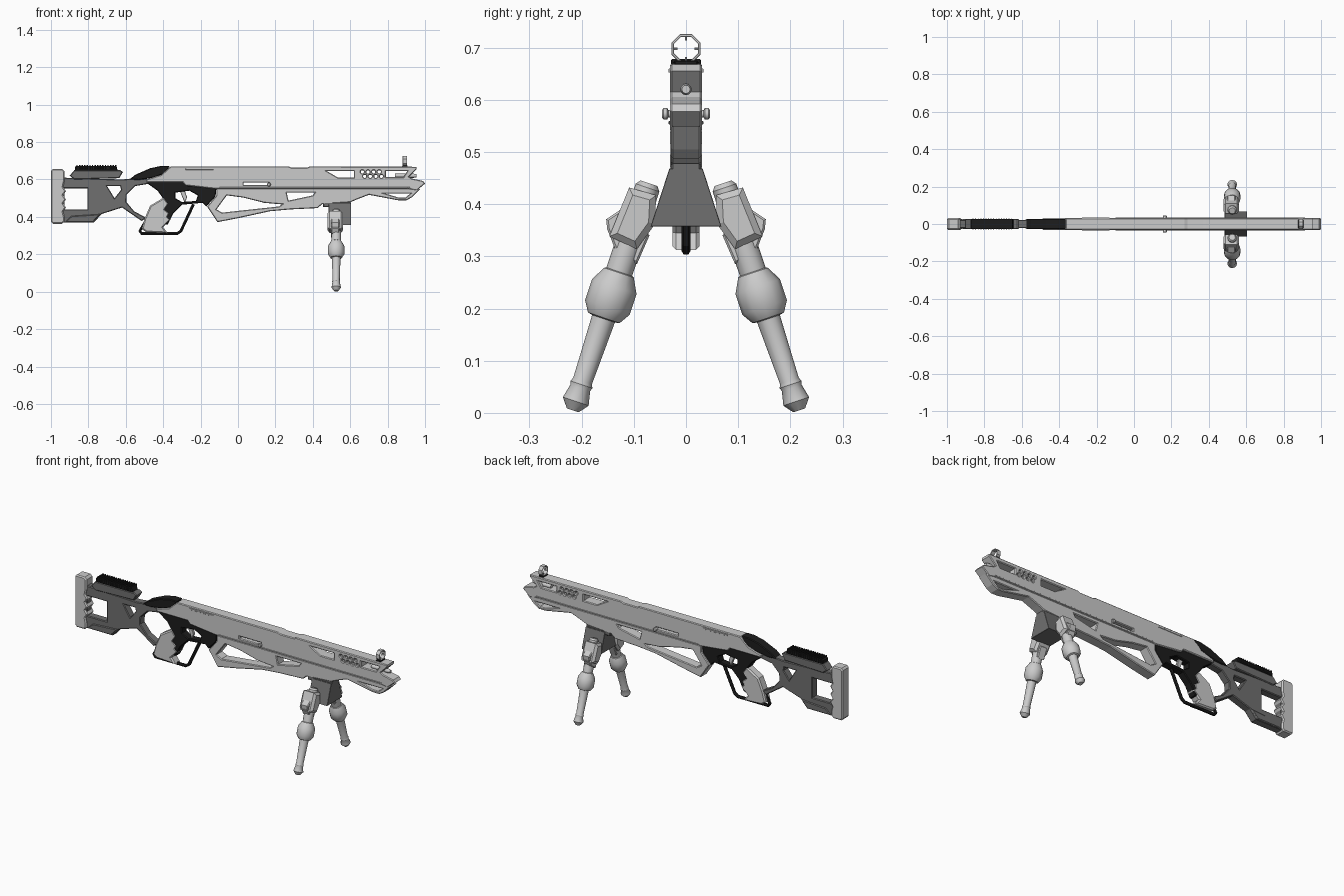
import bpy, bmesh
from math import radians, cos, sin, pi
from mathutils import Vector, Matrix

if "Cube" in bpy.data.objects:
    bpy.data.objects.remove(bpy.data.objects["Cube"])


def material(name, v):
    m = bpy.data.materials.new(name)
    m.diffuse_color = (v, v, v, 1)
    m.use_nodes = True
    m.node_tree.nodes["Principled BSDF"].inputs["Base Color"].default_value = m.diffuse_color
    return m


BLACK = material("black", 0.012)
DARK = material("dark_grey", 0.16)


def finish(name, mesh, mat, matrix=None):
    if matrix:
        mesh.transform(matrix)
    mesh.materials.clear()
    if mat:
        mesh.materials.append(mat)
    ob = bpy.data.objects.new(name, mesh)
    bpy.context.collection.objects.link(ob)
    return ob


def curve_mesh(cu):
    tmp = bpy.data.objects.new("tmp", cu)
    bpy.context.collection.objects.link(tmp)
    dg = bpy.context.evaluated_depsgraph_get()
    mesh = bpy.data.meshes.new_from_object(tmp.evaluated_get(dg))
    bpy.data.objects.remove(tmp)
    return mesh


def add_poly(cu, pts, closed=True):
    sp = cu.splines.new('POLY')
    sp.points.add(len(pts) - 1)
    for p, co in zip(sp.points, pts):
        p.co = (*co, 0, 1) if len(co) == 2 else (*co, 1)
    sp.use_cyclic_u = closed
    sp.use_smooth = False


def plate(name, outline, half, mat=None, holes=(), bevel=0.004, y=0.0, across_x=None):
    """Chamfered slab: side profile (x, z), or (y, z) when across_x gives its x centre."""
    cu = bpy.data.curves.new(name, 'CURVE')
    cu.dimensions, cu.fill_mode = '2D', 'BOTH'
    cu.extrude, cu.bevel_depth, cu.offset = half - bevel, bevel, -bevel
    cu.bevel_resolution = 0
    for loop in (outline, *holes):
        add_poly(cu, loop)
    m = Matrix.Rotation(pi / 2, 4, 'X')
    if across_x is None:
        m = Matrix.Translation((0, y, 0)) @ m
    else:
        m = Matrix.Translation((across_x, 0, 0)) @ Matrix.Rotation(pi / 2, 4, 'Z') @ m
    return finish(name, curve_mesh(cu), mat, m)


def rect(x0, x1, z0, z1):
    return [(x0, z0), (x1, z0), (x1, z1), (x0, z1)]


def ngon(x, z, r, n=8):
    return [(x + r * cos((i + .5) * 2 * pi / n), z + r * sin((i + .5) * 2 * pi / n)) for i in range(n)]


def lathe(name, profile, start, direction, sides=12, mat=None):
    """Turned part: profile of (radius, height) from start along direction."""
    bm = bmesh.new()
    rings = [[bm.verts.new((r * cos(2 * pi * i / sides), r * sin(2 * pi * i / sides), h))
              for i in range(sides)] for r, h in profile]
    for a, b in zip(rings, rings[1:]):
        for i in range(sides):
            j = (i + 1) % sides
            bm.faces.new((a[i], a[j], b[j], b[i]))
    bm.faces.new(rings[0][::-1])
    bm.faces.new(rings[-1])
    mesh = bpy.data.meshes.new(name)
    bm.to_mesh(mesh)
    bm.free()
    rot = Vector(direction).to_track_quat('Z', 'Y').to_matrix().to_4x4()
    ob = finish(name, mesh, mat, Matrix.Translation(start) @ rot)
    bpy.ops.object.select_all(action='DESELECT')
    ob.select_set(True)
    bpy.context.view_layer.objects.active = ob
    bpy.ops.object.shade_smooth_by_angle(angle=radians(32))
    return ob


# Upper receiver with windows, vent holes and bolt slot
vents = [ngon(.665 + .03 * i + .012 * k, .641 - .024 * k, .009) for i in range(4) for k in range(2)]
plate("upper_receiver",
      [(-.36, .67), (.27, .67), (.285, .664), (.37, .664), (.385, .67), (.955, .668), (.955, .655),
       (.915, .615), (.93, .605), (.99, .592), (1.0, .578), (.955, .54), (.91, .55), (-.12, .55),
       (-.28, .568), (-.295, .585), (-.49, .585), (-.49, .60), (-.41, .625)],
      .031, holes=[[(.475, .645), (.62, .645), (.62, .61), (.535, .61)],
                   [(.79, .645), (.905, .645), (.885, .613), (.79, .613)],
                   rect(.03, .165, .571, .583)] + vents)
for s in (-1, 1):
    plate("receiver_side_strip", rect(-.28, -.13, .652, .66), .002, bevel=.001, y=s * .0315)
    plate("receiver_seam_ridge", [(-.1, .553), (.9, .553), (.92, .559), (-.1, .559)], .002,
          bevel=.001, y=s * .0315)
    lathe("bolt_knob", [(.007, 0), (.007, .012), (.011, .014), (.011, .021), (.007, .024)],
          (.165, s * .022, .573), (0, s, 0))

# Skeleton fore-end below the receiver
plate("fore_end",
      [(-.115, .552), (.91, .552), (.975, .55), (.93, .505), (.90, .488), (.86, .488), (.70, .518),
       (.64, .495), (.60, .478), (.45, .468), (.425, .447), (.28, .44), (.17, .43), (0, .393),
       (-.11, .372), (-.165, .455), (-.115, .515)],
      .029, holes=[[(-.115, .44), (-.06, .515), (.03, .503), (.14, .475), (.235, .467),
                    (.22, .456), (-.085, .423)],
                   [(.26, .53), (.41, .53), (.40, .515), (.27, .487)],
                   [(.79, .524), (.92, .524), (.895, .503), (.86, .503)]])

# Muzzle and front sight
lathe("muzzle", [(.011, 0), (.011, .10), (.008, .115)], (.84, 0, .62), (1, 0, 0))
plate("front_sight_base", rect(-.022, .022, .664, .675), .014, across_x=.892, bevel=.002, mat=BLACK)
plate("front_sight_ring", ngon(0, .698, .03), .012, across_x=.892, bevel=.001,
      holes=[ngon(0, .698, .0245)])
for a in range(4):
    d = Vector((0, cos(a * pi / 2), sin(a * pi / 2)))
    lathe("sight_pip", [(.0025, 0), (.0025, .01)], Vector((.892, 0, .698)) + d * .016, d, 6)

# Black rear cap, trigger housing, grip, trigger and guard
plate("rear_cap", [(-.58, .60), (-.55, .625), (-.47, .66), (-.41, .673), (-.365, .673),
                   (-.385, .635), (-.45, .61), (-.53, .597)], .027, BLACK)
plate("trigger_housing",
      [(-.50, .59), (-.285, .587), (-.27, .568), (-.115, .555), (-.12, .51), (-.17, .455),
       (-.19, .475), (-.30, .465), (-.345, .42), (-.375, .36), (-.45, .36), (-.42, .44),
       (-.395, .49), (-.43, .54)], .023, BLACK,
      holes=[[(-.335, .53), (-.26, .54), (-.215, .515), (-.225, .485), (-.30, .48), (-.335, .50)]])
plate("grip_panel",
      [(-.395, .505), (-.47, .46), (-.50, .39), (-.515, .335), (-.49, .318), (-.375, .312),
       (-.40, .345), (-.36, .385), (-.375, .40), (-.365, .42), (-.39, .44), (-.37, .47)],
      .026, bevel=.007)
plate("trigger", [(-.31, .537), (-.285, .54), (-.272, .505), (-.285, .475), (-.297, .505)], .008,
      bevel=.002)
guard = bpy.data.curves.new("guard", 'CURVE')
guard.dimensions = '3D'
guard.bevel_depth, guard.bevel_resolution, guard.use_fill_caps = .009, 1, True
add_poly(guard, [(-.495, 0, .375), (-.525, 0, .325), (-.515, 0, .311), (-.325, 0, .311),
                 (-.305, 0, .325), (-.238, 0, .468)], False)
finish("trigger_guard", curve_mesh(guard), BLACK)

# Skeleton stock, butt plate and cheek rest
plate("stock",
      [(-.94, .61), (-.62, .60), (-.57, .605), (-.47, .602), (-.47, .578), (-.55, .565),
       (-.595, .52), (-.597, .48), (-.555, .43), (-.49, .395), (-.515, .378), (-.62, .45),
       (-.73, .415), (-.77, .37), (-.94, .37)],
      .022, DARK, holes=[rect(-.928, -.805, .44, .552),
                         [(-.70, .565), (-.63, .565), (-.625, .545), (-.66, .50)]])
plate("stock_lower_plate", [(-.925, .372), (-.89, .405), (-.735, .415), (-.775, .372)], .026, DARK)
wave = [(-.92 if i % 2 else -.935, .56 - .022 * i) for i in range(7)]
plate("butt_plate", [(-1, .375), (-1, .647), (-.99, .657), (-.94, .657), (-.928, .645), (-.928, .59)]
      + wave + [(-.928, .40), (-.928, .375), (-.94, .363), (-.99, .363)], .031, bevel=.006)
plate("cheek_riser", [(-.90, .62), (-.875, .65), (-.63, .65), (-.615, .64), (-.635, .607),
                      (-.875, .60)], .027, DARK)
plate("cheek_pad", [(-.872, .648), (-.872, .668), (-.862, .673), (-.65, .673), (-.643, .648)],
      .027, BLACK)
for i in range(16):
    x = -.864 + i * .0138
    plate("cheek_pad_rib", rect(x, x + .007, .655, .678), .029, BLACK, bevel=.002)

# Bipod mount
plate("bipod_rail", rect(.455, .605, .452, .478), .029, DARK)
plate("bipod_mount", [(-.068, .357), (.068, .357), (.032, .468), (-.032, .468)], .06, DARK,
      across_x=.545, bevel=.001)

# Bipod legs, mirrored across the centre line
for s in (-1, 1):
    plate("leg_housing", [(s * a, z) for a, z in
                          ((.057, .417), (.109, .432), (.147, .338), (.094, .314), (.06, .361))],
          .042, across_x=.52, bevel=.012)
    plate("leg_hinge_wing", [(s * a, z) for a, z in
                             ((.11, .40), (.153, .371), (.151, .352), (.136, .314), (.094, .285),
                              (.07, .34))], .022, across_x=.52, bevel=.004)
    foot, top = Vector((.525, s * .217, .005)), Vector((.525, s * .071, .44))
    lathe("bipod_leg",
          [(.012, 0), (.026, .018), (.02, .045), (.022, .052), (.019, .06), (.023, .185),
           (.032, .187), (.045, .208), (.045, .25), (.03, .278), (.026, .28), (.026, .40),
           (.024, .435), (.024, .45), (.017, .459)], foot, top - foot)
